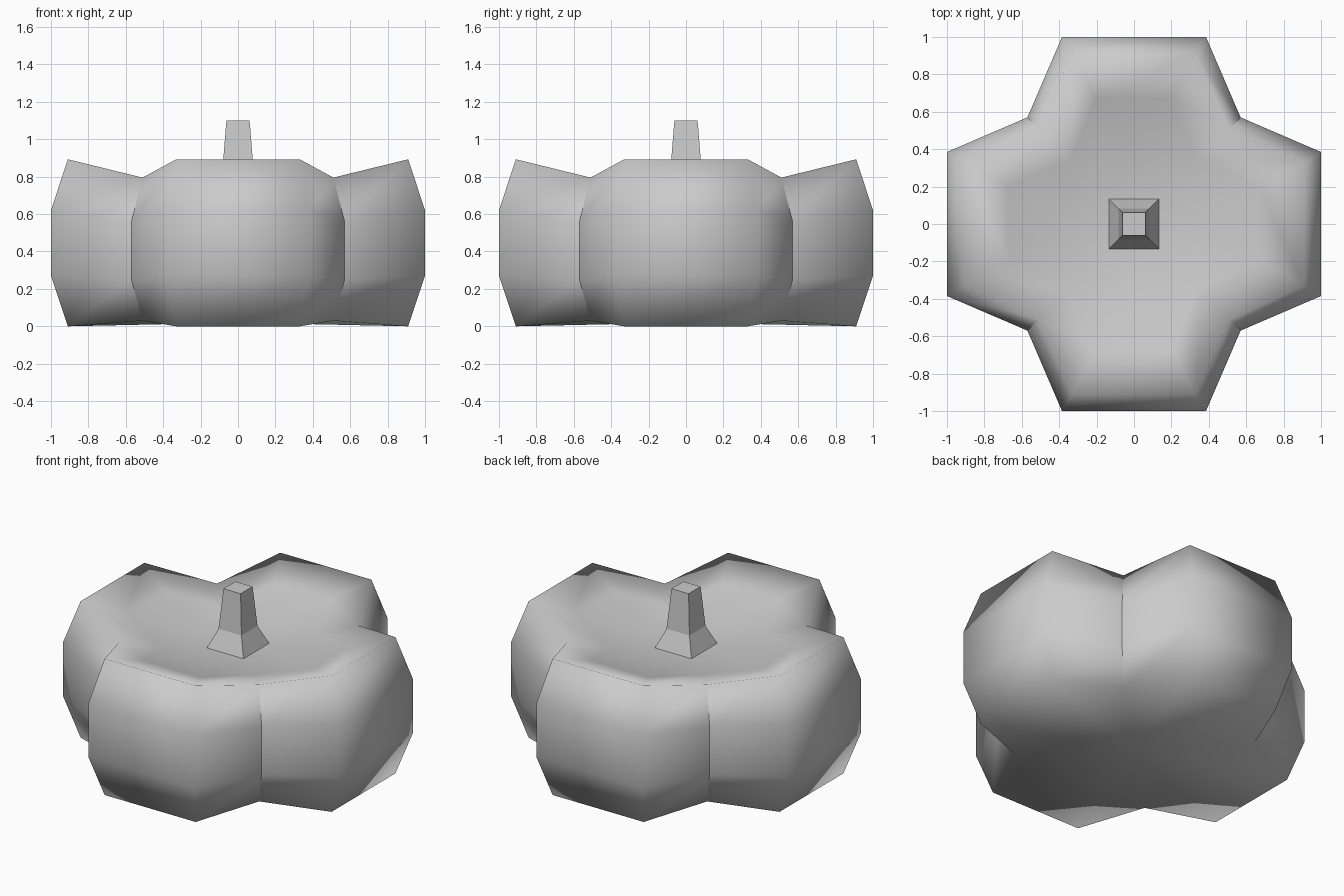
import bpy, bmesh
from mathutils import Matrix
from math import pi

if "Cube" in bpy.data.objects:
    bpy.data.objects.remove(bpy.data.objects["Cube"])


def finish(bm, name):
    bmesh.ops.remove_doubles(bm, verts=bm.verts, dist=0.001)
    bmesh.ops.recalc_face_normals(bm, faces=bm.faces)
    me = bpy.data.meshes.new(name)
    bm.to_mesh(me)
    bm.free()
    ob = bpy.data.objects.new(name, me)
    bpy.context.collection.objects.link(ob)
    return ob


def loft(bm, rings, cap_start=True, cap_end=True):
    n = len(rings[0])
    for a, b in zip(rings, rings[1:]):
        for i in range(n):
            j = (i + 1) % n
            bm.faces.new((a[i], a[j], b[j], b[i]))
    if cap_start:
        bm.faces.new(rings[0][::-1])
    if cap_end:
        bm.faces.new(rings[-1])


# Four-lobed pumpkin body: half width, reach, lobe z, groove, groove z
profile = [
    (0.33, 0.91, 0.0, 0.51, 0.03),
    (0.385, 1.0, 0.27, 0.57, 0.25),
    (0.385, 1.0, 0.62, 0.57, 0.56),
    (0.33, 0.91, 0.893, 0.51, 0.795),
    (0.20, 0.67, 0.82, 0.34, 0.75),
    (0.0, 0.33, 0.72, 0.165, 0.72),
]
bm = bmesh.new()
rings = []
for w, r, z, g, gz in profile:
    ring = []
    for k in range(4):
        rot = Matrix.Rotation(k * pi / 2, 3, 'Z')
        for p in ((-w, -r, z), (w, -r, z), (g, -g, gz)):
            v = bm.verts.new(p)
            v.co = rot @ v.co
            ring.append(v)
    rings.append(ring)
loft(bm, rings, cap_start=False)
# Flat underside: fan around a centre point
c = bm.verts.new((0, 0, 0.02))
for i in range(12):
    bm.faces.new((c, rings[0][(i + 1) % 12], rings[0][i]))
for f in bm.faces:
    f.smooth = True
# Sharp outer grooves between lobes
for a, b in zip(rings[:4], rings[1:4]):
    for i in range(2, 12, 3):
        bm.edges.get((a[i], b[i])).smooth = False
finish(bm, "pumpkin_body")

# Square stem with flared foot
bm = bmesh.new()
srings = [[bm.verts.new((sx * h, sy * h, z)) for sx, sy in ((-1, -1), (1, -1), (1, 1), (-1, 1))]
          for h, z in ((0.135, 0.715), (0.083, 0.84), (0.062, 1.1))]
loft(bm, srings)
finish(bm, "stem")
